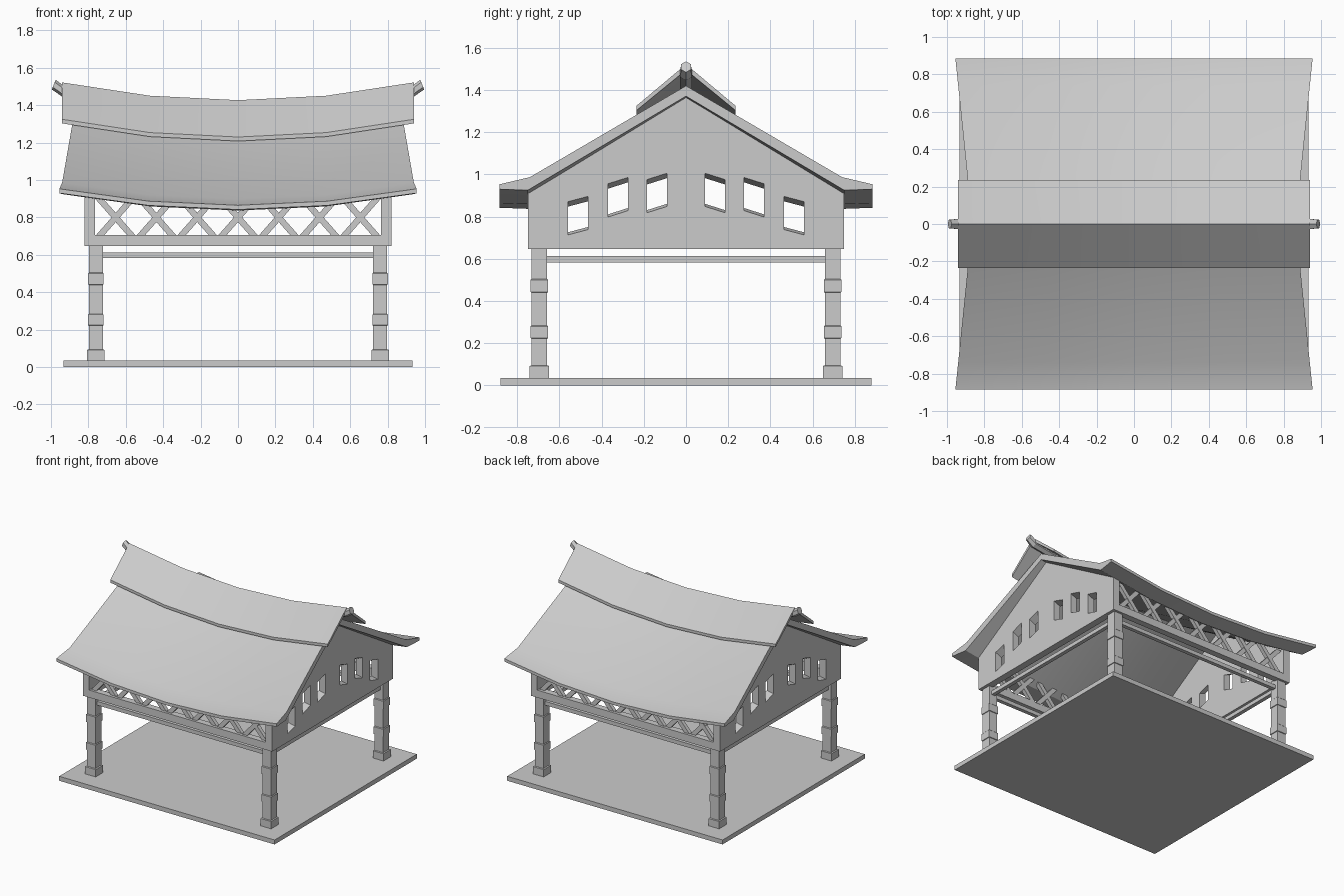
import bpy, bmesh
from math import cos, sin, pi

if "Cube" in bpy.data.objects:
    bpy.data.objects.remove(bpy.data.objects["Cube"])


def loft(name, *ring_groups, smooth=False):
    """Skin each group of equal-length point rings and cap both ends."""
    bm = bmesh.new()
    for rings in ring_groups:
        vs = [[bm.verts.new(p) for p in r] for r in rings]
        n = len(rings[0])
        for a, b in zip(vs, vs[1:]):
            for i in range(n):
                j = (i + 1) % n
                bm.faces.new((a[i], a[j], b[j], b[i]))
        bm.faces.new(vs[0])
        bm.faces.new(vs[-1])
    bmesh.ops.recalc_face_normals(bm, faces=bm.faces[:])
    me = bpy.data.meshes.new(name)
    bm.to_mesh(me)
    bm.free()
    ob = bpy.data.objects.new(name, me)
    bpy.context.collection.objects.link(ob)
    if smooth:
        bpy.ops.object.select_all(action='DESELECT')
        ob.select_set(True)
        bpy.context.view_layer.objects.active = ob
        bpy.ops.object.shade_smooth_by_angle()
    return ob


def rect(cx, cy, hx, hy, z):
    return [(cx - hx, cy - hy, z), (cx + hx, cy - hy, z),
            (cx + hx, cy + hy, z), (cx - hx, cy + hy, z)]


def box(name, x, y, z):
    cx, cy, hx, hy = sum(x) / 2, sum(y) / 2, abs(x[1] - x[0]) / 2, abs(y[1] - y[0]) / 2
    return loft(name, [rect(cx, cy, hx, hy, z[0]), rect(cx, cy, hx, hy, z[1])])


# floor slab
box("floor_slab", (-0.933, 0.933), (-0.88, 0.88), (0, 0.035))

# corner posts with foot block and two collars: (z, half width)
POST = [(0.03, .046), (0.092, .046), (0.095, .037), (0.222, .037), (0.224, .042),
        (0.28, .042), (0.285, .037), (0.44, .037), (0.442, .042), (0.50, .042),
        (0.505, .037), (0.66, .037)]
for sx, side in ((-1, "left"), (1, "right")):
    for sy, end in ((-1, "front"), (1, "back")):
        loft(f"{end}_{side}_post", [rect(sx * .76, sy * .695, h, h, z) for z, h in POST])

# thin tie rails between posts
for s, a, b in ((-1, "left", "front"), (1, "right", "back")):
    box(f"{a}_tie_rail", (s * .745, s * .775), (-.69, .69), (.583, .613))
    box(f"{b}_tie_rail", (-.755, .755), (s * .68, s * .71), (.583, .613))

# gable walls with slanted, tapering windows: (outer y, inner y, outer top, inner top)
GABLE = [(-.75, .647), (.75, .647), (.75, .92), (0, 1.366), (-.75, .92)]
WINDOWS = [(.56, .465, .875, .90), (.37, .275, .96, .99), (.185, .09, .98, 1.01)]
for s, side in ((-1, "left"), (1, "right")):
    wall = loft(f"{side}_gable_wall", [[(s * x, y, z) for y, z in GABLE] for x in (.765, .82)])
    holes = []
    for ya, yb, ta, tb in WINDOWS:
        for m in (-1, 1):
            holes.append([[(s * x, m * ya, ta - .16 + lo), (s * x, m * yb, tb - .16 + lo),
                           (s * x, m * yb, tb - hi), (s * x, m * ya, ta - hi)]
                          for x, lo, hi in ((.75, .014, .034), (.83, -.004, 0))])
    cutter = loft("window_cutter", *holes)
    cutter.hide_render = True
    mod = wall.modifiers.new("windows", 'BOOLEAN')
    mod.operation, mod.object, mod.solver = 'DIFFERENCE', cutter, 'EXACT'
    bpy.context.view_layer.update()
    cut = bpy.data.meshes.new_from_object(wall.evaluated_get(bpy.context.evaluated_depsgraph_get()))
    wall.modifiers.clear()
    wall.data = cut
    bpy.data.objects.remove(cutter)

# front and back beams with crossed lattice bars
for s, end in ((-1, "front"), (1, "back")):
    box(f"{end}_beam", (-.77, .77), (s * .70, s * .75), (.647, .705))
    bars = []
    for i in range(-3, 4):
        for d in (-1, 1):
            c, w, r = i * .218, .022, .088 * d
            quad = [(c - r - w, .70), (c - r + w, .70), (c + r + w, .90), (c + r - w, .90)]
            y0 = .715 + .002 * d
            bars.append([[(x, s * y, z) for x, z in quad] for y in (y0 - .015, y0 + .015)])
    loft(f"{end}_lattice", *bars)


# sagging roof sheets: profile points are (y, z at the ends, x of the ends)
def sagging(name, half_top, half_bottom, sag):
    mirror = lambda pts: [(-y, z, x) for y, z, x in reversed(pts[:-1])]
    prof = half_top + mirror(half_top) + [(-y, z, x) for y, z, x in half_bottom] \
        + [(y, z, x) for y, z, x in reversed(half_bottom[:-1])]
    return loft(name, [[(t * x, y, z - sag * (1 - t * t)) for y, z, x in prof]
                       for t in (-1, -.5, 0, .5, 1)], smooth=True)


sagging("main_roof",
        [(-.885, .953, .955), (-.74, .987, .94), (0, 1.42, .865)],
        [(-.885, .93, .955), (-.75, .925, .94), (0, 1.371, .865)], .088)
sagging("ridge_cap",
        [(-.235, 1.325, .942), (0, 1.522, .942)],
        [(-.235, 1.303, .942), (0, 1.495, .942)], .095)

# six-sided ridge pole tucked under the cap, with upturned tips: (x, z, radius, lean)
half = [(.47, 1.406, .032, 0), (.94, 1.478, .032, 0), (.985, 1.510, .026, .4)]
path = [(-x, z, r, -l) for x, z, r, l in reversed(half)] + [(0, 1.383, .032, 0)] + half
loft("ridge_pole", [[(x - lean * r * sin(a), r * cos(a), z + r * sin(a))
                     for a in (k * pi / 3 + pi / 6 for k in range(6))]
                    for x, z, r, lean in path])
